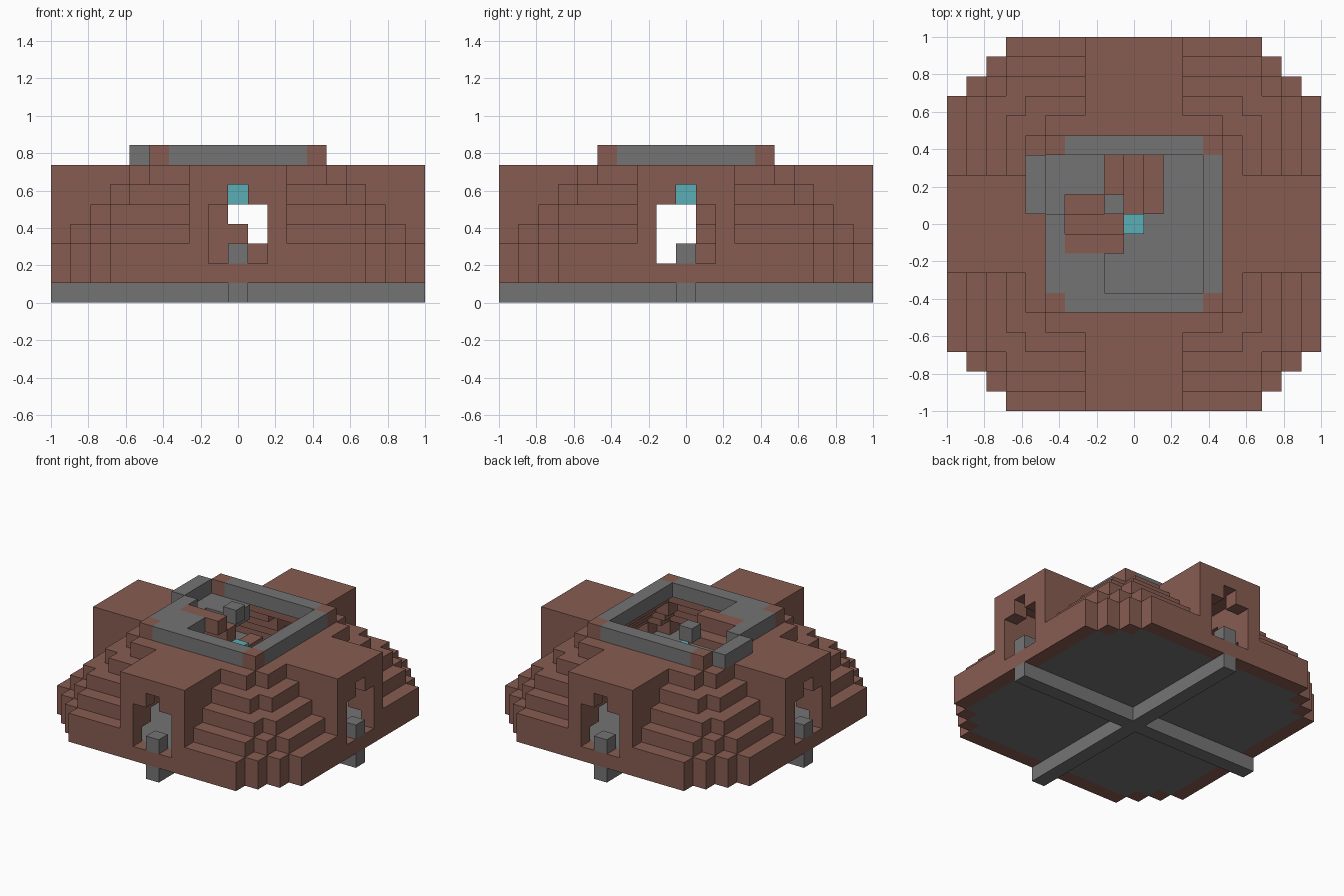
import bpy, bmesh
from mathutils import Vector

if "Cube" in bpy.data.objects:
    bpy.data.objects.remove(bpy.data.objects["Cube"], do_unlink=True)

U = 2 / 19           # block edge length
R = range(-9, 10)


def material(name, rgb):
    m = bpy.data.materials.new(name)
    m.use_nodes = True
    m.diffuse_color = (*rgb, 1)
    m.node_tree.nodes["Principled BSDF"].inputs["Base Color"].default_value = (*rgb, 1)
    return m


BROWN = material("brown clay", (0.245, 0.107, 0.083))
GRAY = material("stone gray", (0.175, 0.175, 0.175))
TEAL = material("teal glow", (0.105, 0.42, 0.46))

# Stepped octagon: layer -> (reach along an axis, reach along the diagonal)
STEPS = {1: (9, 15), 2: (9, 15), 3: (8, 14), 4: (7, 13), 5: (6, 11), 6: (5, 9), 7: (4, 8)}


def in_step(x, y, k):
    reach, diagonal = STEPS[k]
    return max(abs(x), abs(y)) <= reach and abs(x) + abs(y) <= diagonal


def on_rim(x, y, k):
    return not all(in_step(x + a, y + b, k) for a, b in ((1, 0), (-1, 0), (0, 1), (0, -1)))


def hollow(x, y, k):
    return in_step(x, y, k) and not on_rim(x, y, k) and in_step(x, y, k + 1)


def box(xs, ys, ks):
    return {(x, y, k)
            for x in range(xs[0], xs[1] + 1)
            for y in range(ys[0], ys[1] + 1)
            for k in range(ks[0], ks[1] + 1)}


def turned(cells):
    """The same blocks on all four sides."""
    return {c for x, y, k in cells
            for c in ((x, y, k), (-y, x, k), (-x, -y, k), (y, -x, k))}


parts = {}

# Base: crossed beams, floor and its rim
parts["crossed_beams"] = (box((-9, 9), (0, 0), (0, 0)) | box((0, 0), (-9, 9), (0, 0)), GRAY)
floor = {(x, y, 1) for x in R for y in R if in_step(x, y, 1)}
rim = {c for c in floor if on_rim(*c)}
parts["floor"] = (floor - rim, GRAY)
parts["floor_rim"] = (rim, BROWN)

# Four porches with a passage and a stepped door opening
porch = {c for c in box((-2, 2), (-9, -5), (2, 6)) if not hollow(*c)}
passage = box((-1, 1), (-8, -5), (2, 5)) | box((-1, 1), (-9, -9), (2, 4)) | {(0, -9, 5)}
porches, passages = turned(porch), turned(passage)
parts["porches"] = (porches - passages, BROWN)

# Stepped dome shell
shell = {(x, y, k) for k in range(2, 7) for x in R for y in R
         if in_step(x, y, k) and not hollow(x, y, k)}
parts["dome_shell"] = (shell - porches - passages, BROWN)
parts["door_blocks"] = (turned({(0, -9, 2)}), GRAY)

# Roof parapet with brown corners and one bay pushed outward
ring = box((-4, 4), (-4, 4), (7, 7)) - box((-3, 3), (-3, 3), (7, 7))
corners = turned({(4, 4, 7)})
bay = box((-4, -4), (1, 3), (7, 7))
parts["parapet"] = (ring - corners - bay, GRAY)
parts["parapet_corners"] = (corners, BROWN)
parts["parapet_bay"] = ({(x - 1, y, k) for x, y, k in bay}, GRAY)
parts["roof_slab"] = (box((-3, -2), (-3, -2), (7, 7)), GRAY)

# Two flights of stairs, landing and lamps
lower = set()
for i in range(3):
    lower |= box((1 - i, 1 - i), (1, 3), (2, 2 + i))
parts["lower_stairs"] = (lower, BROWN)
upper = box((-3, -2), (1, 1), (5, 5))
for i in (1, 2):
    upper |= box((-3, -1), (1 - i, 1 - i), (5 + i, 5 + i))
parts["upper_stairs"] = (upper, BROWN)
parts["landing"] = (box((-4, -2), (2, 3), (6, 6)) | {(-4, 1, 6)}, GRAY)
parts["stair_post"] = ({(-1, 1, 7)}, GRAY)
parts["hanging_lamp"] = ({(0, 0, 5)}, TEAL)

# Build every part, keeping only the exposed block faces
solid = set().union(*(cells for cells, _ in parts.values()))
AXES = [Vector(v) for v in ((1, 0, 0), (0, 1, 0), (0, 0, 1))]

for name, (cells, mat) in parts.items():
    bm = bmesh.new()
    for cell in sorted(cells):
        centre = Vector(cell) + AXES[2] / 2
        for i in range(3):
            for sign in (1, -1):
                n = AXES[i] * sign
                if tuple(int(a + b) for a, b in zip(cell, n)) in solid:
                    continue
                s, t = AXES[(i + 1) % 3] * sign, AXES[(i + 2) % 3]
                quad = (n - s - t, n + s - t, n + s + t, n - s + t)
                bm.faces.new([bm.verts.new((centre + q / 2) * U) for q in quad])
    bmesh.ops.remove_doubles(bm, verts=bm.verts, dist=U / 100)
    mesh = bpy.data.meshes.new(name)
    bm.to_mesh(mesh)
    bm.free()
    mesh.materials.append(mat)
    bpy.context.scene.collection.objects.link(bpy.data.objects.new(name, mesh))
